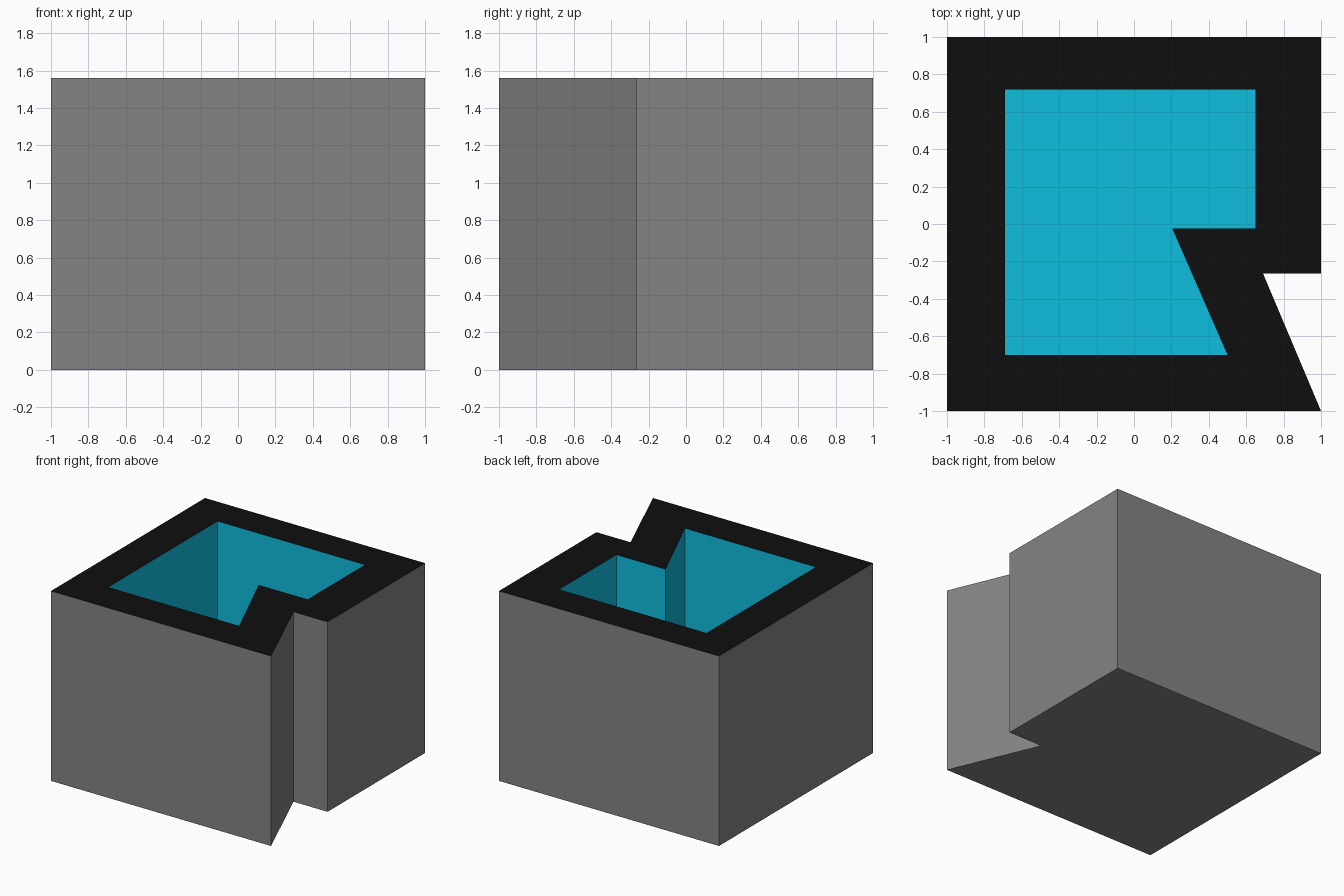
import bpy, bmesh

cube = bpy.data.objects.get("Cube")
if cube:
    bpy.data.objects.remove(cube, do_unlink=True)

HEIGHT = 1.56
FLOOR = 0.3
# Matching corner order lets the rim join outline to opening
OUTER = [(-1, -1), (1, -1), (0.69, -0.265), (1, -0.265), (1, 1), (-1, 1)]
INNER = [(-0.69, -0.7), (0.5, -0.7), (0.205, -0.025),
         (0.65, -0.025), (0.65, 0.72), (-0.69, 0.72)]


def material(name, colour):
    mat = bpy.data.materials.new(name)
    mat.use_nodes = True
    rgba = (*colour, 1)
    mat.diffuse_color = rgba
    bsdf = next(n for n in mat.node_tree.nodes if n.type == 'BSDF_PRINCIPLED')
    bsdf.inputs["Base Color"].default_value = rgba
    return mat


GREY, BLACK, CYAN = range(3)
bm = bmesh.new()


def ring(points, z):
    return [bm.verts.new((x, y, z)) for x, y in points]


def bridge(a, b, slot):
    for i in range(len(a)):
        j = (i + 1) % len(a)
        bm.faces.new((a[i], a[j], b[j], b[i])).material_index = slot


outer_base = ring(OUTER, 0)
outer_top = ring(OUTER, HEIGHT)
inner_top = ring(INNER, HEIGHT)
inner_floor = ring(INNER, FLOOR)

# Outer walls, flat rim, inner walls
bridge(outer_base, outer_top, GREY)
bridge(outer_top, inner_top, BLACK)
bridge(inner_top, inner_floor, CYAN)

# Underside and cavity floor
bm.faces.new(outer_base[::-1]).material_index = GREY
bm.faces.new(inner_floor).material_index = CYAN
bmesh.ops.recalc_face_normals(bm, faces=bm.faces[:])

mesh = bpy.data.meshes.new("notched_box")
bm.to_mesh(mesh)
bm.free()
mesh.materials.append(material("outer_grey", (0.23, 0.23, 0.23)))
mesh.materials.append(material("rim_black", (0.0045, 0.0045, 0.0045)))
mesh.materials.append(material("cavity_cyan", (0.0052, 0.51, 0.73)))
box = bpy.data.objects.new("notched_box", mesh)
bpy.context.collection.objects.link(box)
